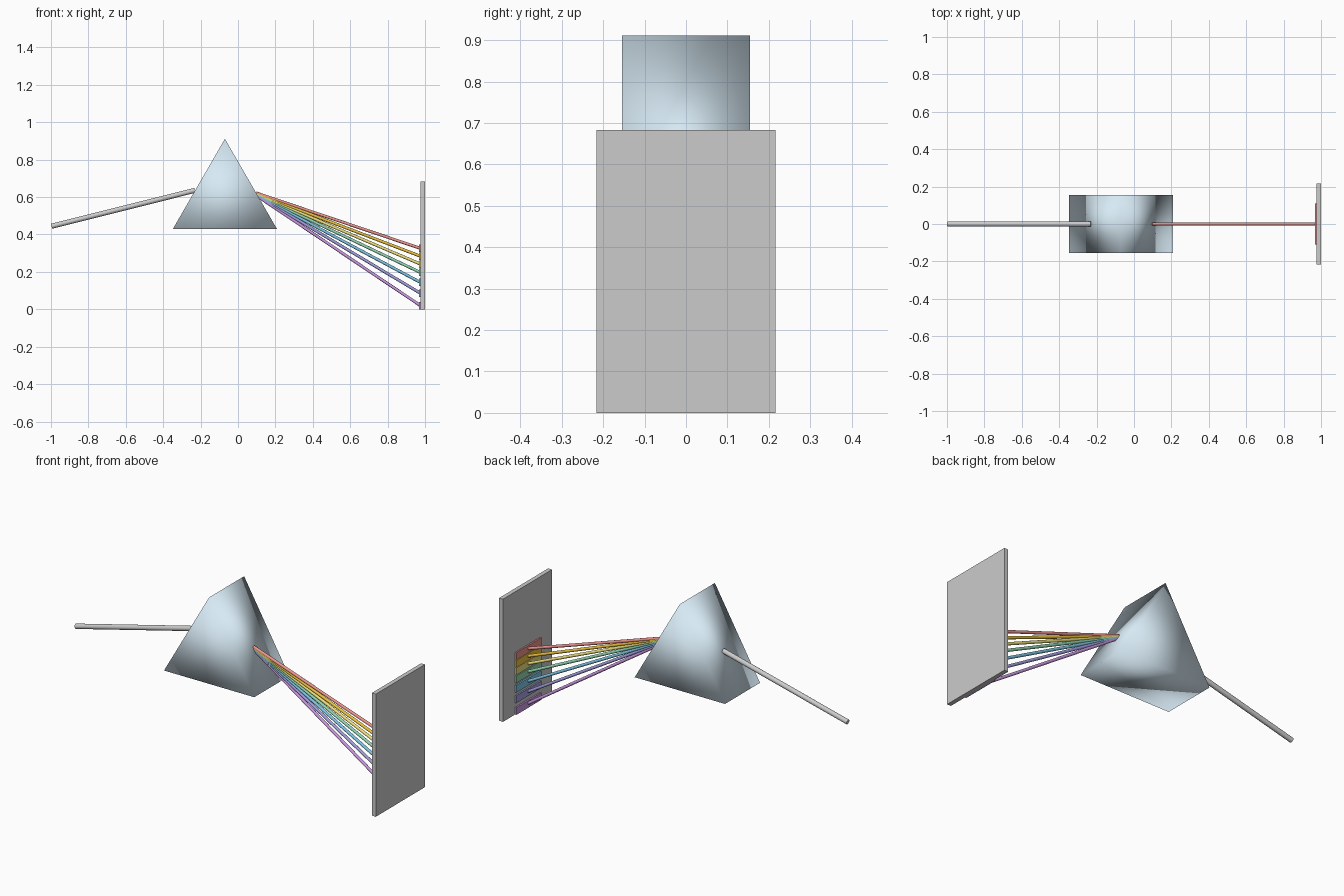
import bpy, bmesh, math
from mathutils import Vector

if "Cube" in bpy.data.objects:
    bpy.data.objects.remove(bpy.data.objects["Cube"])


def colour(obj, rgb):
    mat = bpy.data.materials.new(obj.name + "_colour")
    mat.diffuse_color = (*rgb, 1)
    mat.use_nodes = True
    mat.node_tree.nodes["Principled BSDF"].inputs["Base Color"].default_value = mat.diffuse_color
    obj.data.materials.append(mat)


def box(name, lo, hi):
    lo, hi = Vector(lo), Vector(hi)
    bpy.ops.mesh.primitive_cube_add(size=1, location=(lo + hi) / 2)
    obj = bpy.context.object
    obj.name = name
    obj.scale = hi - lo
    bpy.ops.object.transform_apply(location=False, rotation=False, scale=True)
    return obj


def rod(name, start, end, radius):
    # round rod between two (x, z) points in the y = 0 plane
    a, b = Vector((start[0], 0, start[1])), Vector((end[0], 0, end[1]))
    bpy.ops.mesh.primitive_cylinder_add(
        vertices=16, radius=radius, depth=(b - a).length, location=(a + b) / 2,
        rotation=(b - a).to_track_quat('Z', 'Y').to_euler())
    obj = bpy.context.object
    obj.name = name
    bpy.ops.object.shade_smooth_by_angle(angle=math.radians(40))
    return obj


# Glass prism: equilateral triangle extruded along y
BASE_Z, SIDE, CX, DEPTH = 0.43, 0.556, -0.07, 0.308
bm = bmesh.new()
tri = [(CX - SIDE / 2, BASE_Z), (CX + SIDE / 2, BASE_Z),
       (CX, BASE_Z + SIDE * math.sqrt(3) / 2)]
face = bm.faces.new([bm.verts.new((x, -DEPTH / 2, z)) for x, z in tri])
ext = bmesh.ops.extrude_face_region(bm, geom=[face])
bmesh.ops.translate(bm, vec=(0, DEPTH, 0),
                    verts=[v for v in ext["geom"] if isinstance(v, bmesh.types.BMVert)])
bmesh.ops.recalc_face_normals(bm, faces=bm.faces)
for f in bm.faces:
    f.smooth = True
mesh = bpy.data.meshes.new("prism")
bm.to_mesh(mesh)
bm.free()
prism = bpy.data.objects.new("prism", mesh)
bpy.context.collection.objects.link(prism)
colour(prism, (0.68, 0.82, 0.91))

# Incoming white beam
rod("white_beam", (-0.997, 0.444), (-0.23, 0.636), 0.0135)

# Projection screen
box("screen", (0.976, -0.216, 0), (1.0, 0.216, 0.683))

# Dispersed rays and the colour bands they cast: name, colour, height on screen
rays = [
    ("red", (0.85, 0.30, 0.27), 0.326),
    ("orange", (0.85, 0.55, 0.05), 0.284),
    ("yellow", (0.88, 0.76, 0.22), 0.242),
    ("green", (0.30, 0.68, 0.45), 0.197),
    ("blue", (0.22, 0.58, 0.80), 0.144),
    ("indigo", (0.38, 0.36, 0.75), 0.086),
    ("violet", (0.62, 0.33, 0.78), 0.020),
]
for i, (name, rgb, z) in enumerate(rays):
    z0 = 0.622 - 0.0035 * i
    x0 = CX + SIDE / 2 - (z0 - BASE_Z) / math.sqrt(3)
    colour(rod(name + "_ray", (x0, z0), (0.975, z), 0.008), rgb)
    colour(box(name + "_band", (0.968, -0.11, z - 0.02), (0.977, 0.11, z + 0.02)), rgb)
